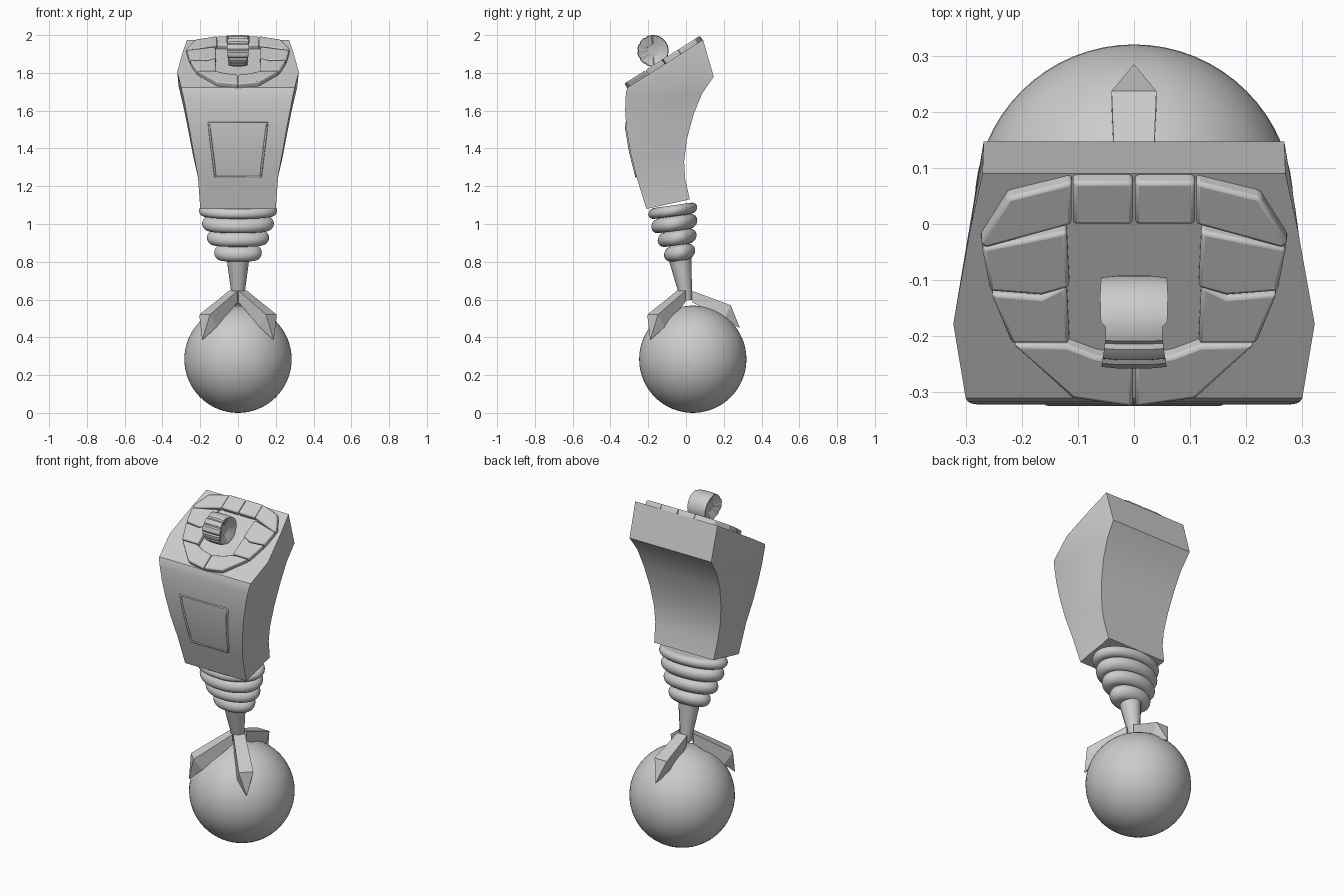
import bpy, bmesh
from math import sin, cos, pi, radians
from mathutils import Vector

if "Cube" in bpy.data.objects:
    bpy.data.objects.remove(bpy.data.objects["Cube"])


def make(name, verts, faces, smooth=30, bevel=0):
    me = bpy.data.meshes.new(name)
    me.from_pydata([tuple(v) for v in verts], [], faces)
    bm = bmesh.new()
    bm.from_mesh(me)
    bmesh.ops.recalc_face_normals(bm, faces=bm.faces)
    bm.to_mesh(me)
    bm.free()
    ob = bpy.data.objects.new(name, me)
    bpy.context.collection.objects.link(ob)
    if bevel:
        mod = ob.modifiers.new("bevel", 'BEVEL')
        mod.width, mod.segments = bevel, 2
    if smooth:
        bpy.ops.object.select_all(action='DESELECT')
        ob.select_set(True)
        bpy.context.view_layer.objects.active = ob
        bpy.ops.object.shade_smooth_by_angle(angle=radians(smooth))
    return ob


def loft(name, rings, smooth=30):
    n = len(rings[0])
    verts = [v for r in rings for v in r]
    faces = [(i * n + j, i * n + (j + 1) % n, (i + 1) * n + (j + 1) % n, (i + 1) * n + j)
             for i in range(len(rings) - 1) for j in range(n)]
    faces += [tuple(range(n)), tuple(range(len(verts) - n, len(verts)))]
    return make(name, verts, faces, smooth)


# Ball foot
bpy.ops.mesh.primitive_uv_sphere_add(segments=64, ring_count=32, radius=0.284, location=(0, 0.036, 0.284))
bpy.context.object.name = "ball"
bpy.ops.object.shade_smooth()


# Three claws gripping the ball
def claw(name, az, start, knee, inner, tip):
    d = Vector((cos(az), sin(az), 0))
    s = Vector((-sin(az), cos(az), 0)) * 0.04
    P = lambda rz, k: d * rz[0] + s * k + Vector((0, 0, rz[1]))
    top, low = start, (start[0], start[1] - 0.06)
    v = [P(top, -.8), P(top, .8), P(low, .8), P(low, -.8),
         P(knee, -1), P(knee, 1), P(inner, 1), P(inner, -1), P(tip, 0)]
    f = [(0, 1, 2, 3), (0, 1, 5, 4), (1, 2, 6, 5), (2, 3, 7, 6), (3, 0, 4, 7),
         (4, 5, 8), (5, 6, 8), (6, 7, 8), (7, 4, 8)]
    make(name, v, f, 0)


claw("claw_back", pi / 2, (0.035, 0.645), (0.237, 0.57), (0.2, 0.49), (0.285, 0.45))
for side, az in (("left", -135), ("right", -45)):
    claw("claw_front_" + side, radians(az), (0.035, 0.647), (0.25, 0.52), (0.2, 0.455), (0.268, 0.385))


# Tapered stem
def ellipse(a, b, y, z, tilt=0, n=48):
    return [(a * cos(2 * pi * i / n), y + b * sin(2 * pi * i / n) * cos(tilt),
             z + b * sin(2 * pi * i / n) * sin(tilt)) for i in range(n)]


loft("stem", [ellipse(0.03, 0.03, 0.003, 0.595, 0.1, 12), ellipse(0.062, 0.062, -0.034, 0.83, 0.1, 12)])

# Bellows neck with rounded ribs
rows = []
for a, b, r, y, z in ((0.126, 0.083, 0.044, -0.034, 0.848), (0.165, 0.104, 0.041, -0.047, 0.927),
                      (0.19, 0.123, 0.041, -0.062, 1.002), (0.207, 0.13, 0.03, -0.07, 1.07)):
    for k in range(-6, 7):
        t = k * pi / 12
        q = r * (1 - cos(t))
        rows.append(ellipse(a - q, b - q, y, z + r * 0.96 * sin(t), radians(8)))
loft("bellows", rows, 50)

# Curved body: front y, z, back y, z, half widths front / middle / back
stations = [(-.21, 1.08, .02, 1.13, .2, .2, .195), (-.262, 1.25, -.005, 1.24, .212, .212, .205),
            (-.295, 1.38, -.01, 1.33, .236, .238, .217), (-.315, 1.5, .005, 1.45, .257, .261, .234),
            (-.322, 1.6, .04, 1.58, .276, .283, .25), (-.32, 1.67, .085, 1.69, .289, .302, .26),
            (-.317, 1.7, .147, 1.78, .296, .314, .268), (-.31, 1.722, .09, 1.975, .3, .322, .27)]
rings = []
for fy, fz, by, bz, wf, wm, wb in stations:
    half = [(w, fy + (by - fy) * t, fz + (bz - fz) * t)
            for t, w in ((0, wf), (.33, wm), (.75, (wm + wb) / 2 - .004), (1, wb))]
    rings.append(half + [(-x, y, z) for x, y, z in reversed(half)])
loft("body", rings)


# Front panel rim, following the curved front
def front_y(z):
    for p, q in zip(stations, stations[1:]):
        if p[1] <= z <= q[1]:
            return p[0] + (q[0] - p[0]) * (z - p[1]) / (q[1] - p[1])


side = [(.12 + .035 * k / 8, 1.25 + .285 * k / 8) for k in range(9)]
cu = bpy.data.curves.new("panel_rim", 'CURVE')
cu.dimensions, cu.bevel_depth, cu.bevel_resolution = '3D', 0.006, 1
sp = cu.splines.new('POLY')
path = side + [(-x, z) for x, z in reversed(side)]
sp.points.add(len(path) - 1)
for p, (x, z) in zip(sp.points, path):
    p.co = (x, front_y(z) - .001, z, 1)
sp.use_cyclic_u = True
bpy.context.collection.objects.link(bpy.data.objects.new("panel_rim", cu))

# Ring of plates on the sloped top, outlines seen from above
plates = {
    "back": [(.002, .088), (.109, .088), (.109, .012), (.002, .012)],
    "corner": [(.111, .088), (.225, .06), (.275, -.02), (.265, -.03), (.111, .012)],
    "upper_side": [(.12, 0), (.271, -.03), (.256, -.107), (.165, -.114), (.115, -.1)],
    "lower_side": [(.12, -.095), (.165, -.117), (.255, -.111), (.218, -.2), (.115, -.2)],
    "front": [(.215, -.203), (.11, -.298), (.002, -.313), (.002, -.235), (.07, -.222), (.12, -.203)]}
normal = Vector((0, -.53, .848))
for name, outline in plates.items():
    n = len(outline)
    for s, tag in ((1, "right"), (-1, "left")):
        base = [Vector((s * x, y, 1.975 + (y - .09) * .632)) for x, y in outline]
        verts = [p - normal * .01 for p in base] + [p + normal * .027 for p in base]
        faces = [tuple(range(n)), tuple(range(n, 2 * n))]
        faces += [(i, (i + 1) % n, (i + 1) % n + n, i + n) for i in range(n)]
        make("plate_%s_%s" % (name, tag), verts, faces, 30, .007)

# Thumbwheel: waisted roller with ridges across its front
N = 60
prof = []
for i in range(N):
    t = 2 * pi * i / N
    w = .053 + .008 * cos(2 * t) * (cos(t) < 0) + .006 * sin(t) + .004 * cos(t)
    r = .083 - (.005 if 100 < i * 6 < 260 and i % 5 == 0 else 0)
    prof.append((w, r, t))
cols = [[(w * k, -.175 + (r - d) * cos(t), 1.917 + (r - d) * sin(t)) for w, r, t in prof]
        for k, d in ((-.6, .05), (-.95, .012), (-1, .003), (-.5, 0), (.5, 0), (1, .003), (.95, .012), (.6, .05))]
loft("thumbwheel", cols, 25)
